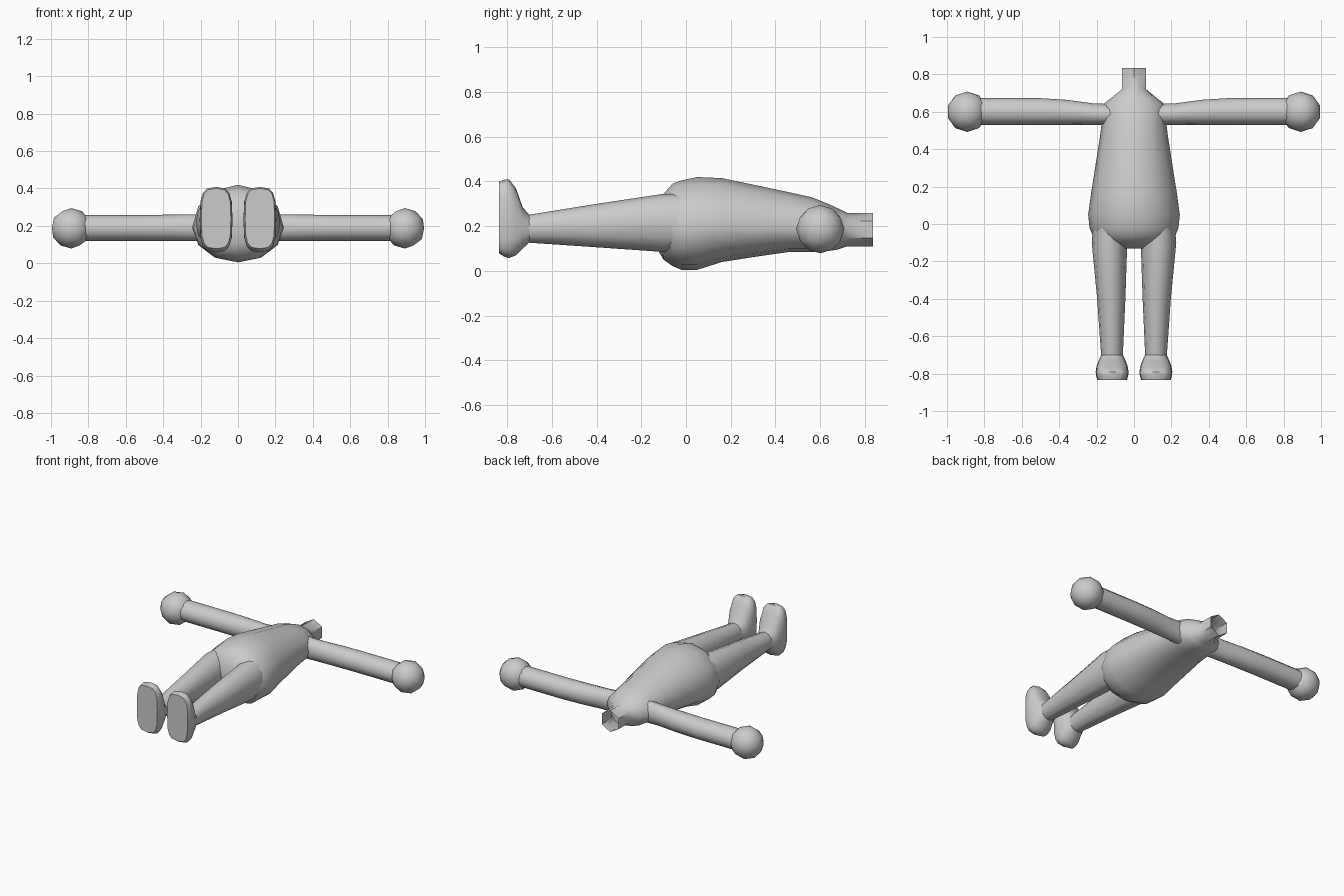
import bpy, bmesh, math

if "Cube" in bpy.data.objects:
    bpy.data.objects.remove(bpy.data.objects["Cube"])

grey = bpy.data.materials.new("soft_grey")
grey.diffuse_color = (0.6, 0.6, 0.6, 1)
grey.use_nodes = True
grey.node_tree.nodes["Principled BSDF"].inputs["Base Color"].default_value = grey.diffuse_color


def finish(bm, name, angle):
    bmesh.ops.recalc_face_normals(bm, faces=bm.faces)
    me = bpy.data.meshes.new(name)
    bm.to_mesh(me)
    bm.free()
    me.materials.append(grey)
    ob = bpy.data.objects.new(name, me)
    bpy.context.collection.objects.link(ob)
    bpy.ops.object.select_all(action='DESELECT')
    ob.select_set(True)
    bpy.context.view_layer.objects.active = ob
    bpy.ops.object.shade_smooth_by_angle(angle=math.radians(angle))
    return ob


def loft(name, rings, cap_start=False, cap_end=False, angle=50):
    """Skin a list of point rings that all have the same length."""
    bm = bmesh.new()
    loops = [[bm.verts.new(p) for p in r] for r in rings]
    n = len(loops[0])
    for a, b in zip(loops, loops[1:]):
        for i in range(n):
            j = (i + 1) % n
            bm.faces.new((a[i], a[j], b[j], b[i]))
    if cap_start:
        bm.faces.new(loops[0])
    if cap_end:
        bm.faces.new(loops[-1])
    return finish(bm, name, angle)


def oval(half_u, up, down, n=12, power=2.0):
    """Superellipse points (u, v), starting at the top."""
    pts = []
    for i in range(n):
        a = 2 * math.pi * i / n
        s, c = math.sin(a), math.cos(a)
        u = math.copysign(abs(s) ** (2 / power), s) * half_u
        v = math.copysign(abs(c) ** (2 / power), c) * (up if c > 0 else down)
        pts.append((u, v))
    return pts


def y_ring(cx, y, half_w, z0, z1, zc=None, n=12, power=2.0):
    zc = (z0 + z1) / 2 if zc is None else zc
    return [(cx + u, y, zc + v) for u, v in oval(half_w, z1 - zc, zc - z0, n, power)]


# Torso: y, half width, bottom, top
torso = [(-0.13, 0.09, 0.10, 0.28), (-0.10, 0.19, 0.05, 0.345),
         (-0.06, 0.222, 0.022, 0.39), (-0.02, 0.238, 0.005, 0.405),
         (0.05, 0.245, 0.005, 0.42), (0.16, 0.23, 0.04, 0.415),
         (0.30, 0.208, 0.062, 0.386), (0.46, 0.183, 0.085, 0.352),
         (0.56, 0.17, 0.085, 0.33), (0.64, 0.165, 0.09, 0.298),
         (0.675, 0.12, 0.095, 0.282)]
rings = [y_ring(0, y, w, z0, z1, 0.19) for y, w, z0, z1 in torso]


# Neck: open hexagonal tube continuing the torso
def hex_ring(y, r, zc):
    out = []
    for i in range(12):
        a = math.pi * i / 6
        k = r * (math.cos(math.pi / 6) if i % 2 else 1)
        out.append((k * math.sin(a), y, zc + k * math.cos(a)))
    return out


rings += [hex_ring(0.72, 0.075, 0.185), hex_ring(0.835, 0.075, 0.185)]
loft("torso_and_neck", rings, cap_start=True)

for side, s in (("left", -1), ("right", 1)):
    # Leg: y, inner x, outer x, bottom, top
    leg = [(0.03, 0.03, 0.215, 0.09, 0.345), (-0.10, 0.036, 0.226, 0.085, 0.345),
           (-0.40, 0.046, 0.197, 0.106, 0.30), (-0.71, 0.06, 0.175, 0.127, 0.25)]
    loft(side + "_leg", [y_ring(s * (a + b) / 2, y, (b - a) / 2, z0, z1)
                         for y, a, b, z0, z1 in leg])

    # Foot: y, half width, bottom, top, squareness
    foot = [(-0.70, 0.058, 0.127, 0.25, 2), (-0.73, 0.072, 0.10, 0.285, 2.3),
            (-0.76, 0.083, 0.07, 0.37, 2.8), (-0.79, 0.088, 0.058, 0.408, 3.2),
            (-0.81, 0.086, 0.063, 0.408, 3.4), (-0.835, 0.079, 0.078, 0.40, 3.4)]
    loft(side + "_foot", [y_ring(s * 0.117, y, w, z0, z1, None, 16, p)
                          for y, w, z0, z1, p in foot], cap_end=True)

    # Arm: x, low y, high y, bottom, top
    arm = [(0.08, 0.53, 0.64, 0.115, 0.27), (0.22, 0.53, 0.645, 0.12, 0.262),
           (0.36, 0.53, 0.664, 0.12, 0.26), (0.52, 0.53, 0.674, 0.12, 0.258),
           (0.83, 0.53, 0.674, 0.12, 0.258)]
    loft(side + "_arm", [[(s * x, (a + b) / 2 + u, (z0 + z1) / 2 + v)
                          for u, v in oval((b - a) / 2, (z1 - z0) / 2, (z1 - z0) / 2)]
                         for x, a, b, z0, z1 in arm])

    # Hand: ball on the end of the arm
    bm = bmesh.new()
    bmesh.ops.create_icosphere(bm, subdivisions=2, radius=0.108)
    bmesh.ops.translate(bm, verts=bm.verts, vec=(s * 0.892, 0.6, 0.187))
    finish(bm, side + "_hand", 60)
